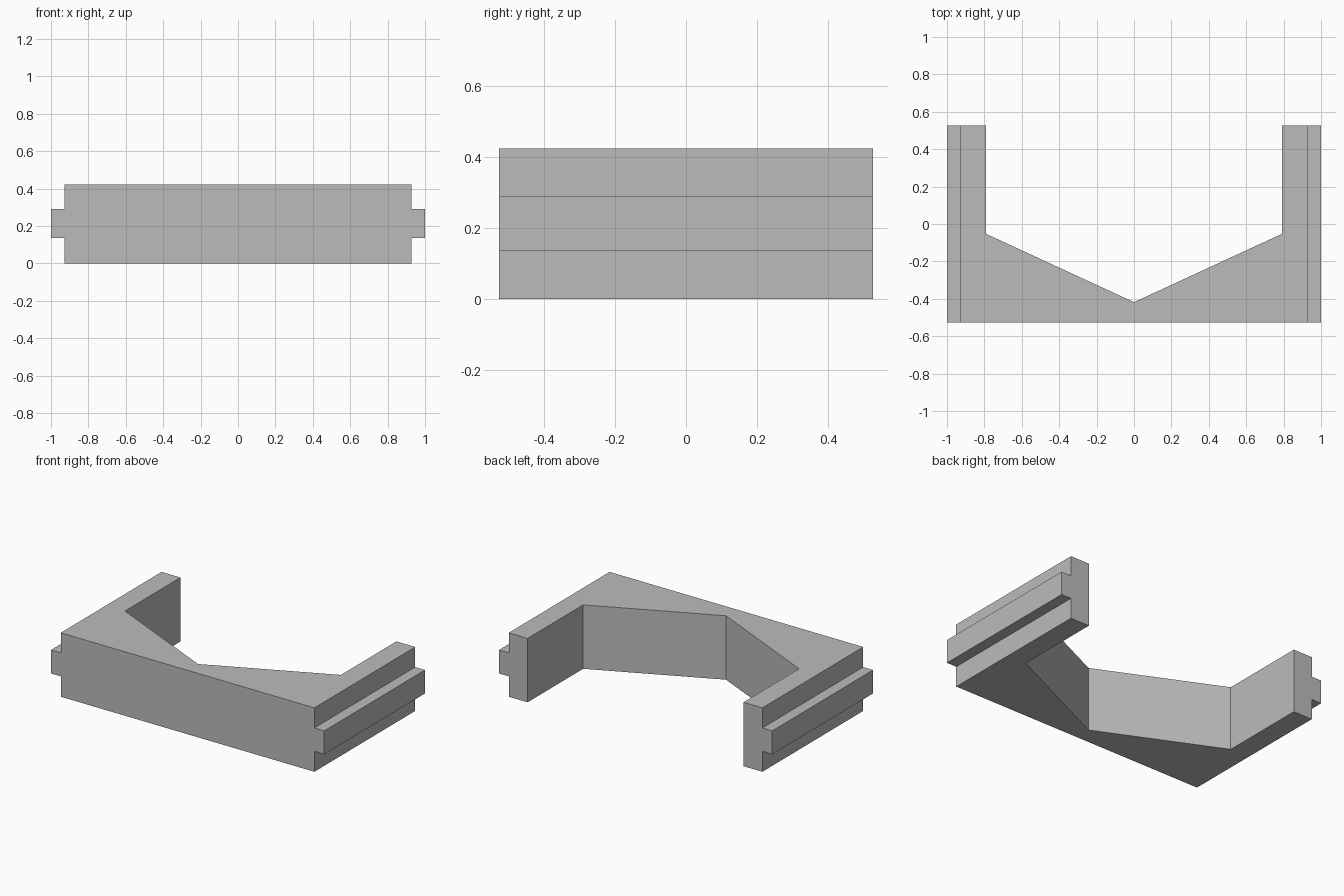
import bpy
import bmesh

cube = bpy.data.objects.get("Cube")
if cube:
    bpy.data.objects.remove(cube, do_unlink=True)

# Main dimensions
HALF_BODY, HALF_TOTAL, HALF_INNER = 0.928, 1.0, 0.79
FRONT, BACK = -0.527, 0.527
SLOPE_END, VALLEY = -0.053, -0.418
LEVELS = (0.135, 0.29, 0.423)   # rail bottom, rail top, bracket top

# Plain grey material
grey = bpy.data.materials.new("plain_grey")
grey.use_nodes = True
colour = (0.5, 0.5, 0.5, 1)
grey.diffuse_color = colour
grey.node_tree.nodes["Principled BSDF"].inputs["Base Color"].default_value = colour

# U-shaped outline with a V-shaped inner floor, mirrored across x
half = [(HALF_BODY, FRONT), (HALF_BODY, BACK), (HALF_INNER, BACK), (HALF_INNER, SLOPE_END)]
outline = half + [(0, VALLEY)] + [(-x, y) for x, y in reversed(half)]

bm = bmesh.new()
top = bm.faces.new([bm.verts.new((x, y, 0)) for x, y in outline])

# Raise the outline in three layers
for level in LEVELS:
    result = bmesh.ops.extrude_face_region(bm, geom=[top])["geom"]
    for item in result:
        if isinstance(item, bmesh.types.BMVert):
            item.co.z = level
        elif isinstance(item, bmesh.types.BMFace):
            top = item

# Pull the side rails out of the middle layer
sides = [f for f in bm.faces
         if all(abs(abs(v.co.x) - HALF_BODY) < 1e-4 for v in f.verts)
         and LEVELS[0] < f.calc_center_median().z < LEVELS[1]]
for face in bmesh.ops.extrude_discrete_faces(bm, faces=sides)["faces"]:
    for v in face.verts:
        v.co.x = HALF_TOTAL if v.co.x > 0 else -HALF_TOTAL

# Merge coplanar faces left by the layers
bmesh.ops.recalc_face_normals(bm, faces=bm.faces[:])
bmesh.ops.dissolve_limit(bm, angle_limit=0.01, verts=bm.verts[:], edges=bm.edges[:])

mesh = bpy.data.meshes.new("railed_bracket")
bm.to_mesh(mesh)
bm.free()
mesh.materials.append(grey)
bracket = bpy.data.objects.new("railed_bracket", mesh)
bpy.context.collection.objects.link(bracket)
